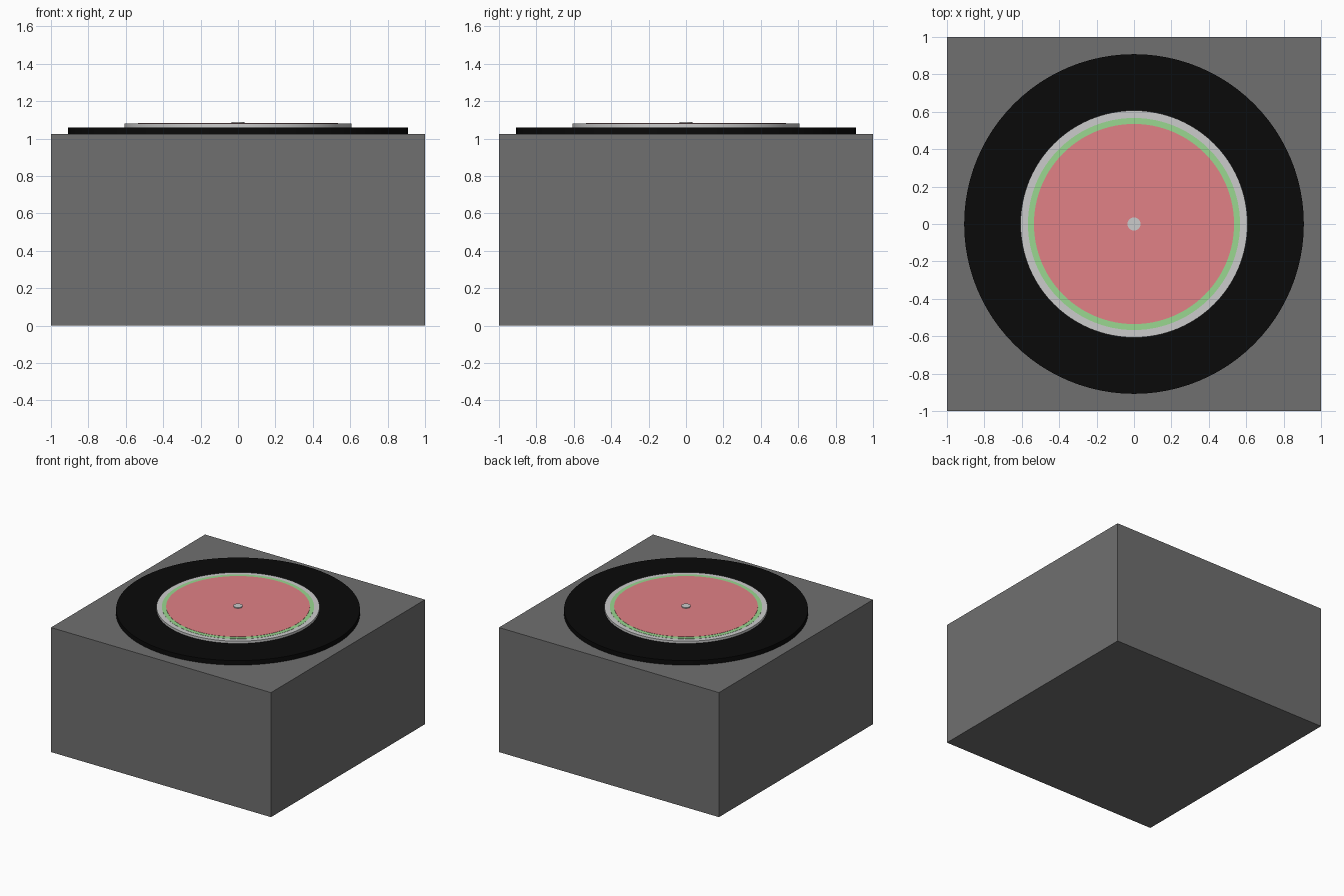
import bpy

if "Cube" in bpy.data.objects:
    bpy.data.objects.remove(bpy.data.objects["Cube"])


def colour(name, rgb):
    mat = bpy.data.materials.new(name)
    mat.diffuse_color = (*rgb, 1)
    mat.use_nodes = True
    mat.node_tree.nodes["Principled BSDF"].inputs["Base Color"].default_value = mat.diffuse_color
    return mat


def finish(name, mat=None):
    obj = bpy.context.object
    obj.name = name
    if mat:
        obj.data.materials.append(mat)
    return obj


def disc(name, radius, bottom, top, mat=None, sides=96):
    bpy.ops.mesh.primitive_cylinder_add(
        vertices=sides, radius=radius, depth=top - bottom,
        location=(0, 0, (bottom + top) / 2))
    bpy.ops.object.shade_smooth_by_angle()
    return finish(name, mat)


dark_grey = colour("dark_grey", (0.16, 0.16, 0.16))
black = colour("black", (0.003, 0.003, 0.003))
green = colour("green", (0.32, 0.68, 0.28))
red = colour("red", (0.75, 0.22, 0.24))

# Base block
bpy.ops.mesh.primitive_cube_add(size=1, location=(0, 0, 0.5115))
base = finish("base_block", dark_grey)
base.scale = (2, 2, 1.023)

# Record and stacked label discs
disc("record", 0.908, 1.023, 1.06, black)
disc("label_rim", 0.607, 1.06, 1.079)
disc("label_green_ring", 0.567, 1.079, 1.0805, green)
disc("label_centre", 0.535, 1.0805, 1.082, red)

# Spindle
disc("spindle", 0.035, 1.08, 1.089, sides=32)
